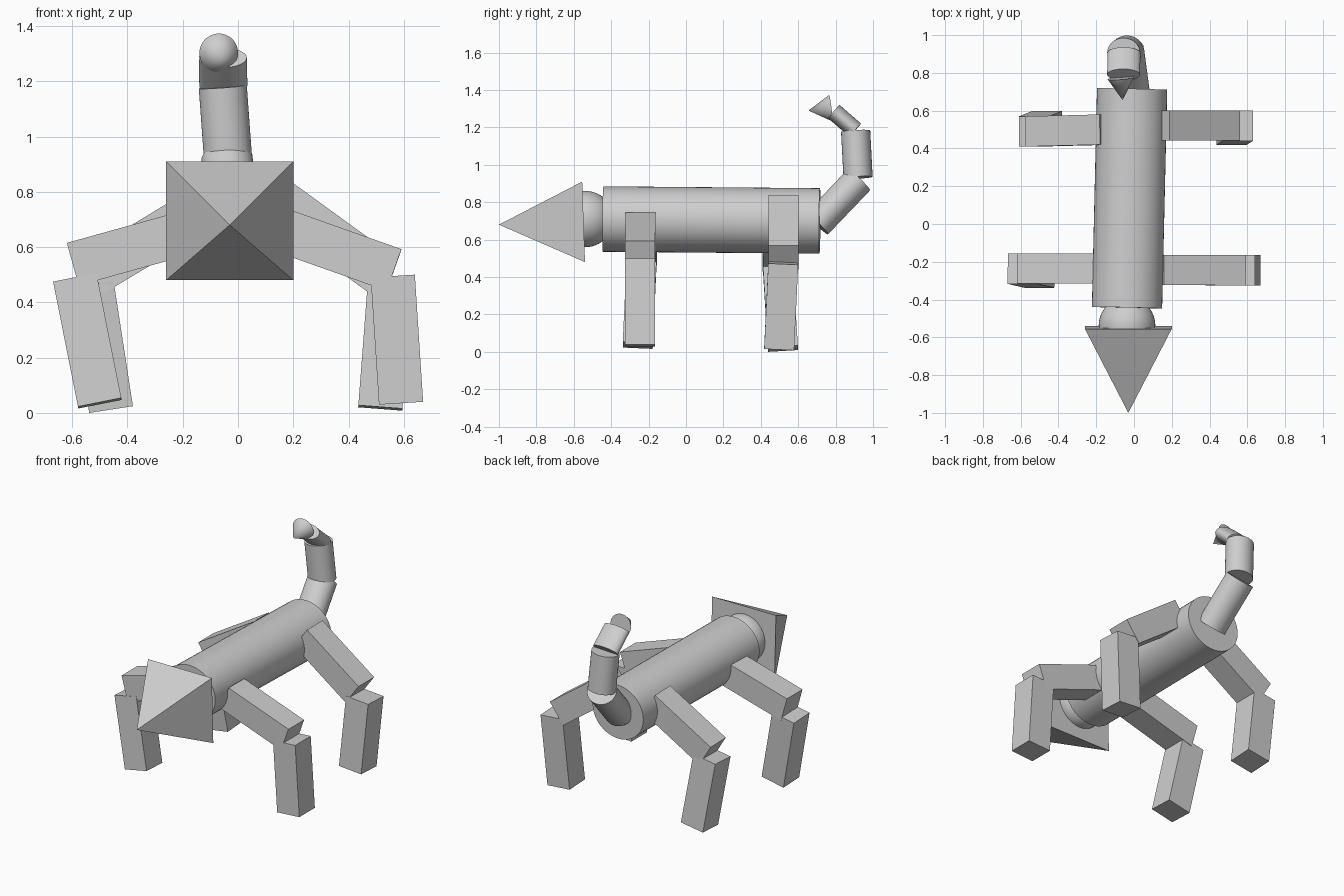
import bpy
import bmesh
from mathutils import Matrix, Vector

if "Cube" in bpy.data.objects:
    bpy.data.objects.remove(bpy.data.objects["Cube"])

grey = bpy.data.materials.new("light_grey")
grey.diffuse_color = (0.62, 0.62, 0.62, 1)
grey.use_nodes = True
grey.node_tree.nodes["Principled BSDF"].inputs["Base Color"].default_value = grey.diffuse_color


def finish(name, bm, smooth):
    mesh = bpy.data.meshes.new(name)
    bm.to_mesh(mesh)
    bm.free()
    mesh.materials.append(grey)
    ob = bpy.data.objects.new(name, mesh)
    bpy.context.collection.objects.link(ob)
    if smooth:
        bpy.ops.object.select_all(action='DESELECT')
        ob.select_set(True)
        bpy.context.view_layer.objects.active = ob
        bpy.ops.object.shade_smooth_by_angle()
    return ob


def frame(a, b, side):
    """Local z runs from a to b, local x follows the side direction."""
    a, b = Vector(a), Vector(b)
    z = (b - a).normalized()
    x = Vector(side)
    x = (x - z * x.dot(z)).normalized()
    m = Matrix((x, z.cross(x), z)).transposed().to_4x4()
    m.translation = (a + b) / 2
    return m, (b - a).length


def box(name, a, b, width, thick):
    m, length = frame(a, b, (0, 1, 0))
    bm = bmesh.new()
    bmesh.ops.create_cube(bm, size=1,
                          matrix=m @ Matrix.Diagonal((width, thick, length, 1)))
    finish(name, bm, False)


def tube(name, a, b, rx, ry, tip=1.0):
    """Elliptical cylinder, or a cone when tip is 0."""
    m, length = frame(a, b, (1, 0, 0))
    bm = bmesh.new()
    bmesh.ops.create_cone(bm, cap_ends=True, segments=48, radius1=1,
                          radius2=tip, depth=length,
                          matrix=m @ Matrix.Diagonal((rx, ry, 1, 1)))
    finish(name, bm, True)


# Body
tube("body", (-0.037, -0.443, 0.71), (-0.01, 0.715, 0.70), 0.186, 0.175)

# Neck ball
bm = bmesh.new()
bmesh.ops.create_uvsphere(bm, u_segments=40, v_segments=24, radius=0.15,
                          matrix=Matrix.Translation((-0.037, -0.537, 0.71)))
finish("neck", bm, True)

# Pyramid head
bm = bmesh.new()
base = [bm.verts.new(p) for p in ((-0.26, -0.54, 0.48), (0.2, -0.54, 0.48),
                                  (0.2, -0.555, 0.91), (-0.26, -0.555, 0.91))]
nose = bm.verts.new((-0.03, -1.0, 0.68))
bm.faces.new(base)
for i in range(4):
    bm.faces.new((base[i], base[(i + 1) % 4], nose))
bmesh.ops.recalc_face_normals(bm, faces=bm.faces[:])
finish("head", bm, False)

# Legs: hip, knee end of the upper leg, top and foot of the lower leg
legs = {
    "front_right": ((0.132, -0.243, 0.67), (0.565, -0.245, 0.517),
                    (0.56, -0.245, 0.495), (0.59, -0.245, 0.035)),
    "front_left": ((-0.155, -0.235, 0.661), (-0.598, -0.235, 0.538),
                   (-0.59, -0.237, 0.487), (-0.50, -0.258, 0.035)),
    "rear_right": ((0.141, 0.522, 0.775), (0.513, 0.522, 0.505),
                   (0.55, 0.52, 0.475), (0.515, 0.498, 0.018)),
    "rear_left": ((-0.14, 0.50, 0.734), (-0.534, 0.49, 0.497),
                  (-0.53, 0.49, 0.47), (-0.46, 0.518, 0.017)),
}
for name, (hip, knee, top, foot) in legs.items():
    box(name + "_upper_leg", hip, knee, 0.16, 0.16)
    box(name + "_lower_leg", top, foot, 0.16, 0.16)

# Tail segments and pointed tip
tube("tail_base", (-0.01, 0.70, 0.685), (-0.04, 0.925, 0.92), 0.093, 0.082)
tube("tail_middle", (-0.037, 0.92, 0.932), (-0.055, 0.907, 1.18), 0.087, 0.078)
tube("tail_end", (-0.053, 0.905, 1.185), (-0.055, 0.79, 1.285), 0.087, 0.047)
tube("tail_tip", (-0.07, 0.772, 1.303), (-0.06, 0.655, 1.29), 0.07, 0.07, tip=0)
